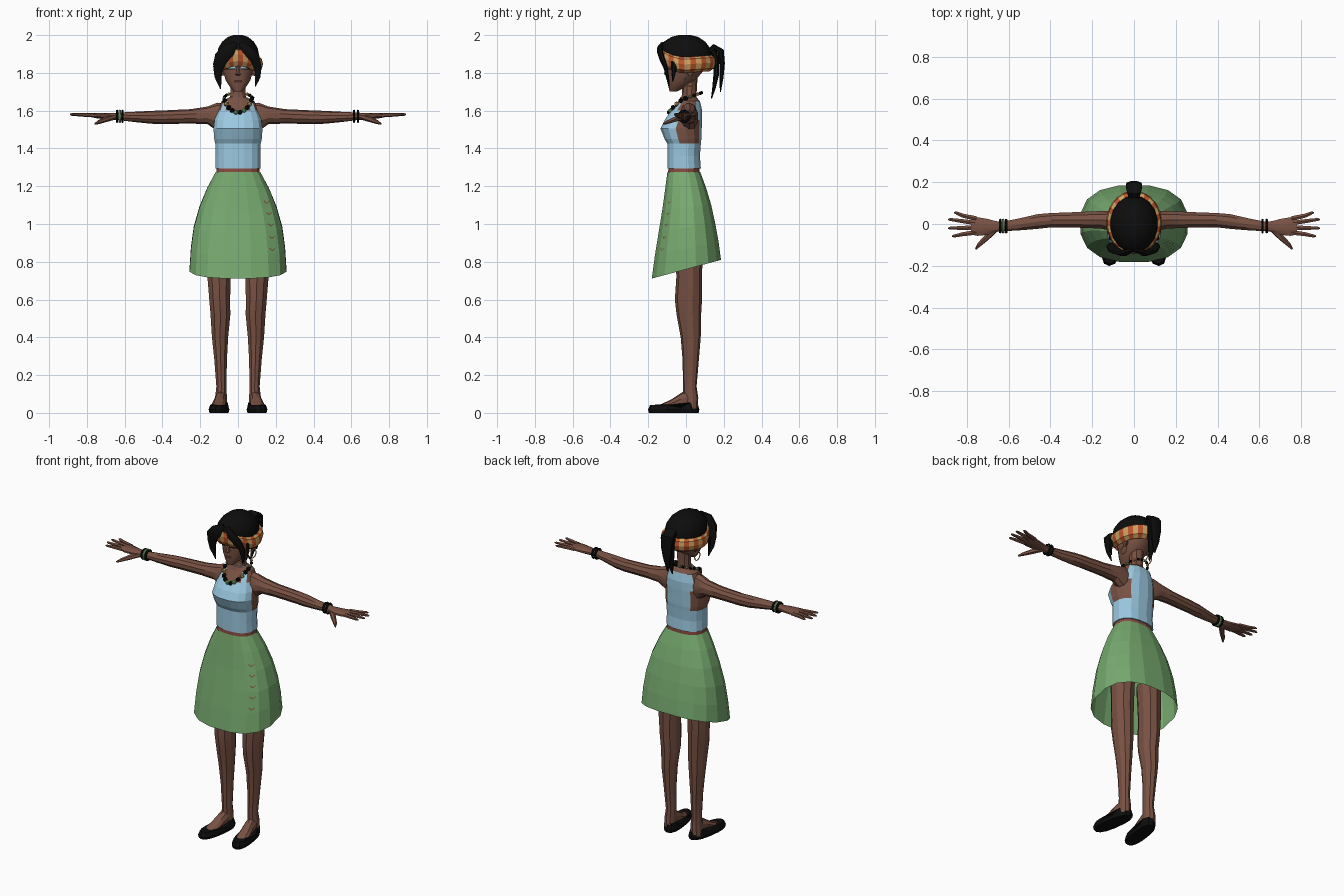
import bpy, bmesh, math
from mathutils import Vector
from mathutils.bvhtree import BVHTree

if "Cube" in bpy.data.objects:
    bpy.data.objects.remove(bpy.data.objects["Cube"])


def material(name, rgb):
    m = bpy.data.materials.new(name)
    m.diffuse_color = (*rgb, 1)
    m.use_nodes = True
    m.node_tree.nodes["Principled BSDF"].inputs["Base Color"].default_value = m.diffuse_color
    return m


SKIN = material("brown skin", (.19, .083, .056))
BLUE = material("light blue cloth", (.33, .58, .75))
GREEN = material("green cloth", (.185, .40, .16))
BLACK = material("black", (.004, .004, .004))
ORANGE = material("burnt orange", (.50, .09, .025))
TAN = material("tan", (.62, .36, .12))
BELT = material("red brown", (.25, .07, .05))
LIP = material("dark lip", (.08, .025, .02))
X, Y, Z = Vector((1, 0, 0)), Vector((0, 1, 0)), Vector((0, 0, 1))


def finish(name, bm, mats, mirror=False, smooth=0):
    bmesh.ops.recalc_face_normals(bm, faces=bm.faces)
    me = bpy.data.meshes.new(name)
    bm.to_mesh(me)
    bm.free()
    for m in mats:
        me.materials.append(m)
    ob = bpy.data.objects.new(name, me)
    bpy.context.collection.objects.link(ob)
    if smooth:
        bpy.ops.object.select_all(action='DESELECT')
        ob.select_set(True)
        bpy.context.view_layer.objects.active = ob
        bpy.ops.object.shade_smooth_by_angle(angle=math.radians(smooth))
    if mirror:
        ob.modifiers.new("mirror", 'MIRROR').use_mirror_merge = False
    return ob


def tube(name, stations, mats, n=10, axis=None, hint=X, e=2.0, caps=True,
         bend=None, rule=None, mirror=False, smooth=0):
    """Skin rings (x, y, z, radius_u, radius_v) along a path or a fixed axis."""
    bm = bmesh.new()
    pts = [Vector(s[:3]) for s in stations]
    rings = []
    for i, s in enumerate(stations):
        t = axis or (pts[min(i + 1, len(pts) - 1)] - pts[max(i - 1, 0)]).normalized()
        u = (hint - t * hint.dot(t)).normalized()
        v = t.cross(u)
        ring = []
        for k in range(n):
            a = math.tau * (k + .5) / n
            c, d = math.cos(a), math.sin(a)
            p = pts[i] + u * math.copysign(abs(c) ** (2 / e), c) * s[3] \
                + v * math.copysign(abs(d) ** (2 / e), d) * s[4]
            ring.append(bm.verts.new(bend(p) if bend else p))
        rings.append(ring)
    for a, b in zip(rings, rings[1:]):
        for k in range(n):
            f = bm.faces.new((a[k], a[(k + 1) % n], b[(k + 1) % n], b[k]))
            if rule:
                f.material_index = rule(f.calc_center_median(), k)
    if caps:
        bm.faces.new(rings[0])
        bm.faces.new(rings[-1])
    return finish(name, bm, mats, mirror, smooth)


def body(rows):
    """Rows of (z, half width, front y, back y) as horizontal rings."""
    return [(0, (f + b) / 2, z, w, (b - f) / 2) for z, w, f, b in rows]


def front_finder(ob):
    me = ob.data
    tree = BVHTree.FromPolygons([v.co for v in me.vertices], [p.vertices for p in me.polygons])
    return lambda x, z: tree.ray_cast(Vector((x, -1, z)), Y)[0].y


def patch(name, find, x0, x1, z0, z1, mat, slant=0, mirror=False):
    """Thin plate that follows the front of another part."""
    bm = bmesh.new()
    cols = []
    for i in range(6):
        x = x0 + (x1 - x0) * i / 5
        zs = (z0 + slant * i / 5, z1 + slant * i / 5)
        cols.append([bm.verts.new((x, find(x, z) - .003, z)) for z in zs])
    for a, b in zip(cols, cols[1:]):
        bm.faces.new((a[0], b[0], b[1], a[1]))
    return finish(name, bm, [mat], mirror)


def torus(name, c, axis, hint, r, minor, mat, n=16, mirror=False):
    v = axis.cross(hint)
    bm = bmesh.new()
    rings = []
    for i in range(n):
        a = math.tau * i / n
        out = hint * math.cos(a) + v * math.sin(a)
        rings.append([bm.verts.new(Vector(c) + out * (r + minor * math.cos(b)) + axis * minor * math.sin(b))
                      for b in (math.tau * j / 6 for j in range(6))])
    for i in range(n):
        a, b = rings[i], rings[(i + 1) % n]
        for j in range(6):
            bm.faces.new((a[j], a[(j + 1) % 6], b[(j + 1) % 6], b[j]))
    return finish(name, bm, [mat], mirror)


# Torso and sleeveless top, with skin at armholes, neckline and shoulders
def top_rule(c, k):
    armhole = c.z > 1.43 and abs(c.x) > .07 and abs(c.y - .01) < .05
    neckline = c.z > 1.61 and c.y < 0 and abs(c.x) < .055
    return int(armhole or neckline or c.z > 1.655)


tube("torso_top", body([(1.295, .122, -.10, .08), (1.36, .12, -.10, .075), (1.425, .122, -.10, .08),
     (1.45, .128, -.115, .083), (1.505, .132, -.137, .085), (1.55, .126, -.115, .087),
     (1.60, .108, -.08, .087), (1.65, .088, -.04, .075), (1.672, .045, -.03, .055)]),
     [BLUE, SKIN], n=16, axis=Z, e=2.4, rule=top_rule)
tube("waistband", body([(1.262, .118, -.097, .074), (1.302, .115, -.094, .072)]), [BELT], n=16, axis=Z, e=2.4)


# Skirt with a hem that dips at the front
def hem(p):
    return p + Z * (.27 * p.y * (1.275 - p.z) / .515)


skirt = tube("skirt", body([(1.275, .12, -.10, .077), (1.19, .166, -.112, .107), (1.09, .207, -.127, .135),
             (.98, .238, -.147, .157), (.87, .253, -.167, .175), (.76, .26, -.184, .188)]),
             [GREEN], n=16, axis=Z, e=2.5, caps=False, bend=hem)
on_skirt = front_finder(skirt)
for i, (x, z) in enumerate([(.152, 1.11), (.164, 1.05), (.174, .99), (.180, .925), (.182, .86)]):
    patch(f"stitch_left_{i}", on_skirt, x - .014, x, z + .008, z + .014, BELT, -.012)
    patch(f"stitch_right_{i}", on_skirt, x, x + .014, z - .004, z + .002, BELT, .012)

# Legs, feet and flat shoes
tube("leg", [(.095, .015, .93, .068, .075), (.10, .017, .72, .065, .068), (.097, .013, .60, .058, .072),
     (.093, .015, .52, .055, .065), (.095, .025, .40, .045, .053), (.092, .025, .28, .035, .043),
     (.088, .02, .14, .028, .036), (.09, .025, .08, .033, .04), (.092, .025, .02, .034, .038)],
     [SKIN], axis=-Z, mirror=True, smooth=25)
tube("foot", [(.09, .035, .075, .028, .045), (.093, -.02, .062, .032, .048), (.102, -.08, .04, .038, .03),
     (.11, -.14, .025, .036, .018)], [SKIN], axis=-Y, mirror=True, smooth=25)


def shoe_shape(p):
    lift = p.z
    if p.z > .03:
        lift = .028 + (.027 if p.y > .02 else .014 if p.y < -.1 else 0)
    return Vector((p.x - .13 * (p.y + .06), p.y, lift))


tube("shoe", [(.1, -.065, 0, .046, .132), (.1, -.065, .018, .051, .136), (.1, -.065, .045, .043, .125)],
     [BLACK], n=14, axis=Z, e=2.5, bend=shoe_shape, mirror=True)

# Arms, hands and fingers
tube("arm", [(.06, .015, 1.56, .04, .08), (.11, .015, 1.567, .05, .075), (.16, .02, 1.575, .044, .047),
     (.25, .02, 1.57, .04, .038), (.40, .018, 1.565, .036, .036), (.46, .012, 1.565, .037, .034),
     (.55, -.002, 1.567, .03, .027), (.63, -.012, 1.57, .024, .02), (.66, -.012, 1.57, .027, .018),
     (.70, -.014, 1.571, .04, .017), (.75, -.012, 1.574, .047, .014), (.78, -.01, 1.576, .042, .01)],
     [SKIN], axis=X, hint=Y, mirror=True, smooth=25)
for name, y0, x1, y1 in [("little", .026, .862, .054), ("ring", .005, .89, .022),
                         ("middle", -.017, .89, -.02), ("index", -.04, .872, -.058)]:
    tube(name + "_finger", [(.755, y0, 1.575, .013, .011), (.82, (y0 + y1) / 2, 1.578, .011, .01),
         (x1 - .01, y1, 1.58, .008, .007), (x1, y1, 1.58, .003, .003)], [SKIN], n=6, hint=Y, mirror=True)
tube("thumb", [(.665, -.022, 1.565, .018, .016), (.705, -.065, 1.552, .015, .014),
     (.74, -.098, 1.538, .011, .01), (.757, -.12, 1.53, .004, .004)], [SKIN], n=6, hint=Y, mirror=True)

# Bracelets
for i, (x, m) in enumerate([(-.612, BLACK), (-.626, GREEN), (-.64, BLACK), (.615, BLACK), (.635, BLACK)]):
    torus(f"bracelet_{i}", (x, -.01, 1.57), X, Y, .029, .0065, m, 12)

# Neck and head
tube("neck", [(0, .012, 1.64, .052, .045), (0, .018, 1.69, .041, .038), (0, .02, 1.79, .042, .042)],
     [SKIN], axis=Z, smooth=25)
head = tube("head", body([(1.702, .02, -.088, -.045), (1.725, .043, -.092, 0), (1.76, .066, -.096, .05),
            (1.80, .078, -.098, .085), (1.85, .088, -.10, .105), (1.92, .085, -.10, .10)]),
            [SKIN], n=16, axis=Z, e=2.3, smooth=30)
tube("nose", [(0, -.093, 1.835, .007, .006), (0, -.102, 1.808, .011, .012), (0, -.103, 1.793, .016, .014),
     (0, -.097, 1.785, .01, .006)], [SKIN], n=6, axis=-Z)
tube("ear", [(.074, .02, 1.81, .018, .026), (.09, .025, 1.812, .02, .03), (.095, .028, 1.812, .012, .02)],
     [SKIN], n=8, axis=X, hint=Y, mirror=True)
torus("hoop_earring", (.092, .02, 1.757), X, Y, .026, .003, TAN, mirror=True)
on_face = front_finder(head)
patch("eye", on_face, .016, .066, 1.824, 1.843, BLUE, mirror=True)
patch("lash", on_face, .016, .066, 1.817, 1.824, BLACK, mirror=True)
patch("mouth", on_face, -.022, .022, 1.75, 1.763, LIP)


# Hair cap and striped headband, both rising toward the forehead
def rise(p):
    return .05 * max(0, -p.y / .14) ** 2


tube("hair_cap", body([(1.845, .11, -.132, .135), (1.89, .114, -.137, .137), (1.93, .106, -.132, .128),
     (1.965, .085, -.108, .102), (1.99, .055, -.075, .065), (2.0, .025, -.04, .025)]), [BLACK], n=18, axis=Z,
     bend=lambda p: p + Z * rise(p) * (2 - p.z) / .155, smooth=40)
tube("headband", body([(1.80, .10, -.118, .125), (1.815, .124, -.136, .15), (1.845, .133, -.143, .159),
     (1.872, .127, -.14, .154), (1.888, .108, -.13, .13)]), [ORANGE, TAN], n=30, axis=Z, caps=False,
     bend=lambda p: p + Z * (rise(p) + .01 * max(0, p.y / .15)), rule=lambda c, k: k % 2)

# Parted fringe locks and ponytail
for name, s, low in [("right", -1, 1.715), ("left", 1, 1.73)]:
    wide = 1.25 if s < 0 else .9
    tube(f"fringe_{name}", [(s * .01, -.122, 1.955, .012, .012), (s * .05, -.14, 1.92, .015, .032 * wide),
         (s * .088, -.128, 1.88, .014, .033 * wide), (s * .104, -.108, 1.83, .012, .024 * wide),
         (s * .106, -.098, 1.78, .009, .016 * wide), (s * .092, -.088, low, .002, .003)],
         [BLACK], n=8, hint=Y, smooth=40)
    tube(f"side_wisp_{name}", [(s * .11, -.06, 1.86, .008, .02), (s * .115, -.065, 1.81, .006, .013),
         (s * .108, -.07, 1.755, .002, .003)], [BLACK], n=6)
tube("ponytail_outer", [(0, .11, 1.90, .02, .018), (0, .15, 1.935, .036, .02), (0, .183, 1.915, .042, .02),
     (0, .192, 1.85, .038, .015), (0, .188, 1.78, .026, .012), (0, .182, 1.70, .004, .003)],
     [BLACK], n=8, smooth=40)
tube("ponytail_inner", [(0, .14, 1.925, .03, .02), (0, .162, 1.87, .034, .016), (0, .16, 1.79, .03, .016),
     (0, .148, 1.72, .018, .01), (0, .135, 1.665, .003, .003)], [BLACK], n=8, smooth=40)

# Beaded necklace
for i in range(22):
    a = math.tau * (i + .5) / 22 - math.pi / 2
    x, y = .074 * math.cos(a), .086 * math.sin(a)
    z = 1.665 + .35 * y - (.045 * (y / .086) ** 2 if y < 0 else 0)
    bm = bmesh.new()
    bmesh.ops.create_icosphere(bm, subdivisions=1, radius=.0145 if y < 0 else .01)
    bmesh.ops.translate(bm, verts=bm.verts, vec=(x, y - .003, z))
    finish(f"bead_{i}", bm, [(BLACK, GREEN, BLACK, TAN, BLACK)[i % 5]])
